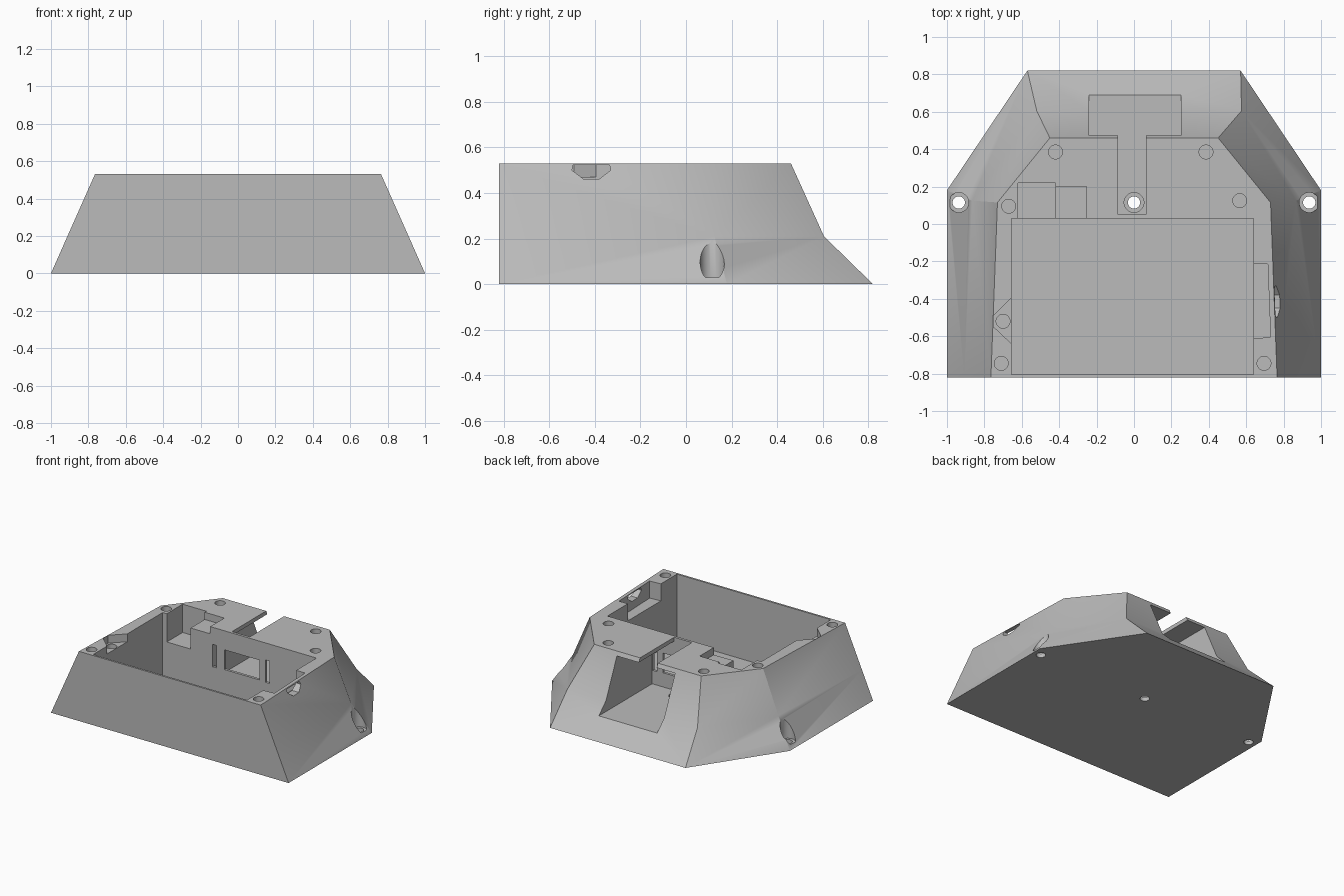
import bpy, bmesh
from math import radians

if "Cube" in bpy.data.objects:
    bpy.data.objects.remove(bpy.data.objects["Cube"])

TOP = 0.53
ABOVE = 0.7

grey = bpy.data.materials.new("plain_grey")
grey.use_nodes = True
grey.diffuse_color = (0.5, 0.5, 0.5, 1)
grey.node_tree.nodes["Principled BSDF"].inputs["Base Color"].default_value = (0.5, 0.5, 0.5, 1)


def loft(name, rings):
    """Closed solid through matching rings of points."""
    bm = bmesh.new()
    loops = [[bm.verts.new(p) for p in ring] for ring in rings]
    n = len(loops[0])
    for a, b in zip(loops, loops[1:]):
        for i in range(n):
            j = (i + 1) % n
            bm.faces.new((a[i], a[j], b[j], b[i]))
    bm.faces.new(loops[0][::-1])
    bm.faces.new(loops[-1])
    bmesh.ops.recalc_face_normals(bm, faces=bm.faces)
    mesh = bpy.data.meshes.new(name)
    bm.to_mesh(mesh)
    bm.free()
    obj = bpy.data.objects.new(name, mesh)
    bpy.context.collection.objects.link(obj)
    mesh.materials.append(grey)
    return obj


def prism(name, outline, z0, z1):
    return loft(name, [[(x, y, z) for x, y in outline] for z in (z0, z1)])


def box(name, x0, x1, y0, y1, z0, z1=ABOVE):
    return prism(name, [(x0, y0), (x1, y0), (x1, y1), (x0, y1)], z0, z1)


def bore(name, x, y, radius, z0, z1=ABOVE):
    bpy.ops.mesh.primitive_cylinder_add(vertices=40, radius=radius, depth=z1 - z0,
                                        location=(x, y, (z0 + z1) / 2))
    obj = bpy.context.object
    obj.name = name
    obj.data.materials.append(grey)
    return obj


def cut(body, cutter):
    cutter.hide_render = True
    mod = body.modifiers.new(cutter.name, "BOOLEAN")
    mod.operation = "DIFFERENCE"
    mod.solver = "EXACT"
    mod.object = cutter
    bpy.context.view_layer.objects.active = body
    bpy.ops.object.modifier_apply(modifier=mod.name)
    bpy.data.objects.remove(cutter)


def ring(z, front, side, back_left, back_right):
    fx, (sx, sy) = front, side
    pts = [(-fx, -0.82), (fx, -0.82), (sx, sy), back_right, back_left, (-sx, sy)]
    return [(x, y, z) for x, y in pts]


# Outer shell: tapered, with a soft crease part way up the rear
body = loft("enclosure_body", [
    ring(0, 1.0, (1.0, 0.18), (-0.57, 0.82), (0.57, 0.82)),
    ring(0.21, 0.907, (0.865, 0.125), (-0.52, 0.605), (0.575, 0.605)),
    ring(TOP, 0.765, (0.73, 0.115), (-0.45, 0.46), (0.45, 0.46)),
])

# Main compartment and the stepped recesses behind it
cut(body, box("main_pocket", -0.655, 0.64, -0.805, 0.03, 0.03))
cut(body, box("deep_step", -0.62, -0.42, 0.0, 0.22, 0.315))
cut(body, box("shallow_step", -0.43, -0.255, 0.0, 0.20, 0.475))

# Rear bay below a thin top plate, with a cable channel through the plate
cut(body, box("rear_bay", -0.24, 0.25, 0.05, 1.0, 0.127, 0.5))
cut(body, box("cable_channel", -0.085, 0.065, 0.05, 0.6, 0.3))

# Window and side slits in the dividing wall
for x0, x1, z0, z1 in ((-0.134, 0.16, 0.235, 0.385),
                       (-0.235, -0.20, 0.23, 0.40),
                       (0.21, 0.245, 0.23, 0.40)):
    cut(body, box("wall_opening", x0, x1, -0.02, 0.1, z0, z1))

# Port recess on the left wall and its chamfered outer slot
cut(body, prism("port_recess", [(0.6, -0.615), (0.73, -0.605),
                                (0.715, -0.215), (0.6, -0.215)], 0.40, ABOVE))
slot = [(-0.50, 0.50), (-0.45, 0.462), (-0.38, 0.462), (-0.33, 0.50),
        (-0.335, 0.522), (-0.495, 0.522)]
cut(body, loft("port_slot", [[(x, y, z) for y, z in slot] for x in (0.70, 0.9)]))

# Angled notch on the opposite wall
cut(body, prism("side_notch", [(-0.64, -0.64), (-0.655, -0.64), (-0.75, -0.55),
                               (-0.75, -0.49), (-0.655, -0.395), (-0.64, -0.395)], 0.47, ABOVE))

# Blind lid holes
for x, y in ((-0.42, 0.385), (0.385, 0.385), (-0.67, 0.095), (0.565, 0.125),
             (-0.71, -0.745), (0.695, -0.745), (-0.70, -0.52)):
    cut(body, bore("lid_hole", x, y, 0.037, 0.33))

# Counterbored mounting holes
for x in (-0.937, 0, 0.937):
    cut(body, bore("counterbore", x, 0.115, 0.053, 0.03))
    cut(body, bore("mounting_hole", x, 0.115, 0.033, -0.1))

bpy.ops.object.select_all(action="DESELECT")
body.select_set(True)
bpy.context.view_layer.objects.active = body
bpy.ops.object.shade_smooth_by_angle(angle=radians(30))
